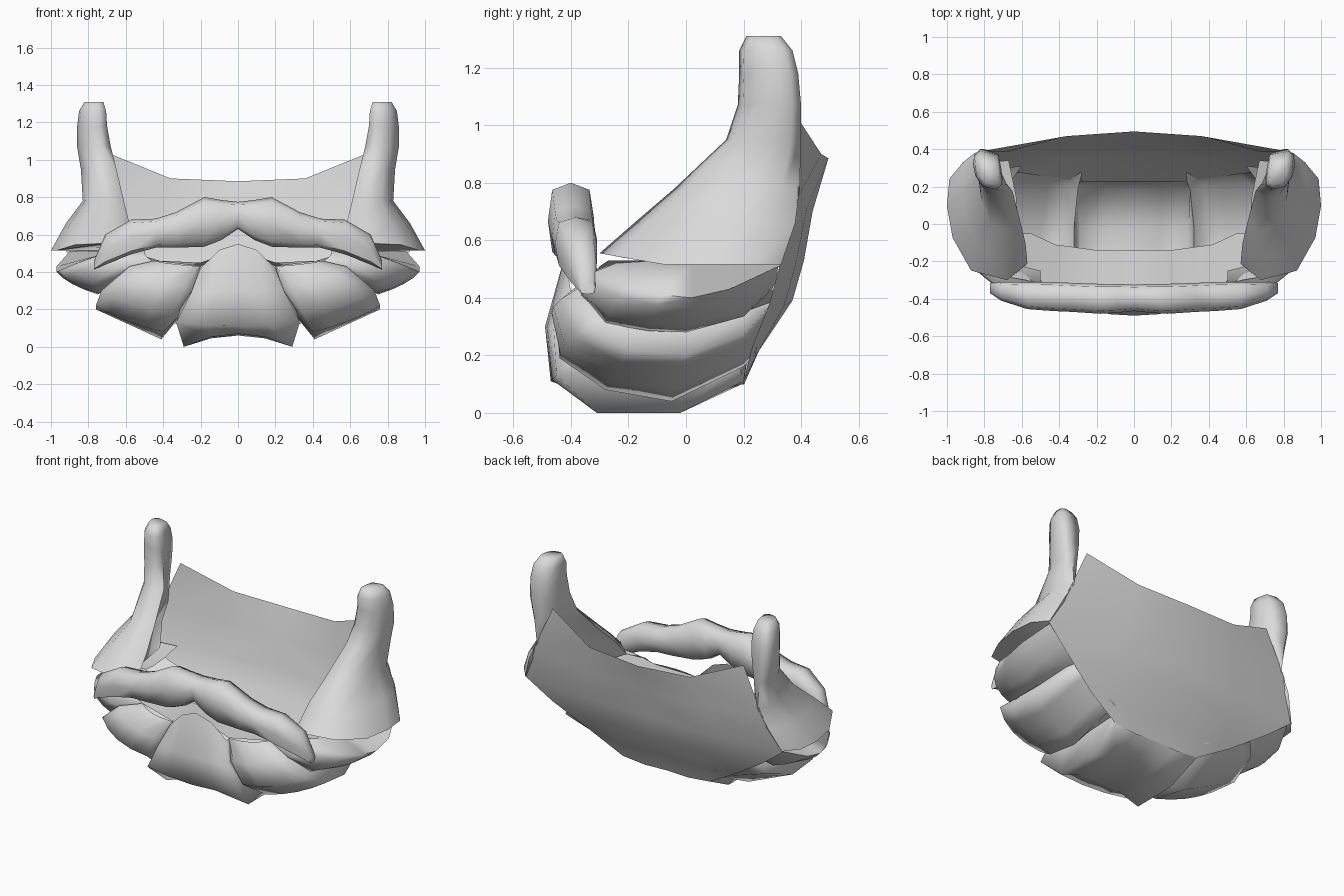
import bpy
import bmesh
import math
from mathutils import Vector

cube = bpy.data.objects.get("Cube")
if cube:
    bpy.data.objects.remove(cube)

grey = bpy.data.materials.new("hair_grey")
grey.use_nodes = True
TONE = (0.7, 0.7, 0.7, 1)
grey.diffuse_color = TONE
for node in grey.node_tree.nodes:
    if node.type == 'BSDF_PRINCIPLED':
        node.inputs["Base Color"].default_value = TONE


def loft(name, rings, closed=True, caps=(True, True), mirror=True, angle=60):
    """Skin a list of equal-length point rings into one mesh object."""
    bm = bmesh.new()
    rows = [[bm.verts.new(p) for p in ring] for ring in rings]
    count = len(rows[0])
    for a, b in zip(rows, rows[1:]):
        for i in range(count if closed else count - 1):
            j = (i + 1) % count
            bm.faces.new((a[i], a[j], b[j], b[i]))
    if closed:
        for row, wanted in zip((rows[0], rows[-1]), caps):
            if wanted:
                bm.faces.new(row)
    bmesh.ops.recalc_face_normals(bm, faces=bm.faces)
    mesh = bpy.data.meshes.new(name)
    bm.to_mesh(mesh)
    bm.free()
    mesh.materials.append(grey)
    mesh.polygons.foreach_set("use_smooth", [True] * len(mesh.polygons))
    mesh.set_sharp_from_angle(angle=math.radians(angle))
    obj = bpy.data.objects.new(name, mesh)
    bpy.context.collection.objects.link(obj)
    if mirror:
        mod = obj.modifiers.new("Mirror", 'MIRROR')
        mod.merge_threshold = 0.002
    return obj


def flip(path):
    return [(-x, y, z) for x, y, z in path]


def lock(name, valley_in, lower, upper, valley_out, bulge=None, middle=None,
         mirror=True):
    """A curved sheet of hair with its edges folded into the valleys."""
    centre = Vector((0, 0.1, 0.5))
    rings = []
    for k, (a, b) in enumerate(zip(lower, upper)):
        a, b = Vector(a), Vector(b)
        half = (a + b) / 2
        m = Vector(middle[k]) if middle else half + (half - centre) * bulge[k]
        arc = [a.lerp(b, t) + (m - half) * 4 * t * (1 - t)
               for t in (0, 0.25, 0.5, 0.75, 1)]
        rings.append([valley_in[k]] + arc + [valley_out[k]])
    return loft(name, rings, closed=False, mirror=mirror, angle=105)


# Valleys shared by neighbouring locks, from the mouth back to the neck
chin_valley = [(.2, -.37, .43), (.24, -.42, .31), (.31, -.38, .2),
               (.32, -.25, .16), (.32, -.02, .15), (.3, .18, .18),
               (.28, .28, .3)]
jaw_valley = [(.45, -.32, .46), (.56, -.34, .42), (.68, -.28, .34),
              (.71, -.15, .31), (.71, 0, .31), (.68, .2, .35), (.6, .31, .39)]
cheek_valley = [(.5, -.25, .52), (.62, -.22, .53), (.64, -.15, .53),
                (.62, -.06, .525), (.62, .02, .52), (.63, .15, .52),
                (.67, .34, .515)]

# Chin lock: wraps from the mouth, under the chin, to the neck
chin_edge = [(.2, -.4, .42), (.25, -.46, .29), (.33, -.45, .13), (.29, -.31, 0),
             (.29, -.02, 0), (.31, .2, .11), (.28, .23, .3)]
chin_mid = [(0, -.42, .55), (0, -.49, .3), (0, -.47, .11), (0, -.32, .07),
            (0, -.02, .06), (0, .2, .1), (0, .23, .3)]
lock("chin_lock", flip(chin_valley), flip(chin_edge), chin_edge, chin_valley,
     middle=chin_mid, mirror=False)

# Jaw locks beside the chin
lock("jaw_locks", chin_valley,
     [(.2, -.38, .43), (.28, -.45, .33), (.34, -.44, .19), (.4, -.28, .08),
      (.41, -.05, .04), (.37, .2, .16), (.34, .24, .2)],
     [(.45, -.33, .46), (.58, -.38, .43), (.73, -.34, .3), (.76, -.2, .22),
      (.76, 0, .2), (.72, .2, .27), (.64, .28, .36)],
     jaw_valley, bulge=[.05, .09, .06, .03, 0, 0, 0])

# Cheek locks, pointing sideways, with a flat ledge on top
lock("cheek_locks", jaw_valley,
     [(.44, -.32, .45), (.58, -.36, .4), (.7, -.28, .31), (.74, -.13, .285),
      (.75, 0, .28), (.76, .2, .335), (.7, .3, .43)],
     [(.5, -.3, .5), (.74, -.32, .49), (.88, -.2, .44), (.95, -.08, .41),
      (.97, .02, .4), (.97, .15, .43), (.9, .32, .51)],
     cheek_valley, bulge=[.02, .05, .05, .04, .03, .03, .02])

# Sideburns: blades with a hollowed inner side, rounding out towards the tip
outline = [(0, .14), (.25, 0), (.7, .08), (.93, .36), (1, .63), (.97, .86),
           (.8, 1)]
levels = [  # z, x from, x to, y from, y to, inner hollow
    (.515, .57, 1, -.3, .33, .3), (.66, .58, .92, -.18, .38, .45),
    (.78, .61, .83, -.04, .395, .5), (.95, .65, .84, .14, .4, .4),
    (1.07, .68, .86, .18, .4, .2), (1.18, .7, .86, .185, .39, .05),
    (1.26, .705, .85, .185, .37, .05), (1.31, .72, .82, .21, .33, .05)]
sideburn = []
for z, x0, x1, y0, y1, hollow in levels:
    front_lift = .04 if z < .6 else 0
    section = outline + [(hollow + .1, .9), (hollow, .5)]
    sideburn.append([(x0 + u * (x1 - x0), y0 + v * (y1 - y0),
                      z + front_lift * max(0, 1 - 3 * v)) for u, v in section])
loft("sideburns", sideburn, angle=75)

# Neck sheet: centre, middle and edge point of each row
neck = [
    [(0, .495, .885), (.36, .47, .9), (.68, .385, 1.03)],
    [(0, .44, .7), (.4, .42, .71), (.81, .39, .75)],
    [(0, .41, .53), (.45, .38, .51), (.92, .325, .51)],
    [(0, .37, .39), (.4, .34, .37), (.75, .29, .38)],
    [(0, .26, .23), (.28, .25, .21), (.52, .23, .23)],
    [(0, .2, .1), (.155, .2, .095), (.31, .2, .11)]]
loft("neck_sheet", neck, closed=False)

# Lip shelf joining the mouth edge to the hollow inside
front_rim = [(0, -.4, .52), (.2, -.38, .43), (.45, -.33, .46),
             (.58, -.3, .51), (.76, -.27, .53)]
back_rim = [(0, -.14, .47), (.2, -.14, .45), (.42, -.11, .46),
            (.55, -.05, .5), (.64, -.05, .53)]
loft("lip_shelf", [front_rim, back_rim], closed=False)

# Moustache: a wavy tube tapering to drooping tips
stations = [  # x, z bottom, z top, y front, y back
    (0, .63, .775, -.465, -.325), (.09, .57, .785, -.475, -.32),
    (.18, .535, .8, -.48, -.32), (.33, .53, .72, -.47, -.315),
    (.44, .53, .685, -.465, -.31), (.57, .495, .68, -.455, -.31),
    (.71, .44, .6, -.41, -.31), (.77, .412, .46, -.37, -.315)]
moustache = []
for x, z0, z1, y0, y1 in stations:
    ring = []
    for i in range(8):
        turn = math.tau * i / 8
        c, s = math.cos(turn), math.sin(turn)
        # Squarish circle
        u = math.copysign(abs(c) ** .6, c)
        v = math.copysign(abs(s) ** .6, s)
        ring.append((x, (y0 + y1) / 2 + u * (y1 - y0) / 2,
                     (z0 + z1) / 2 + v * (z1 - z0) / 2))
    moustache.append(ring)
loft("moustache", moustache, caps=(False, True), angle=65)
